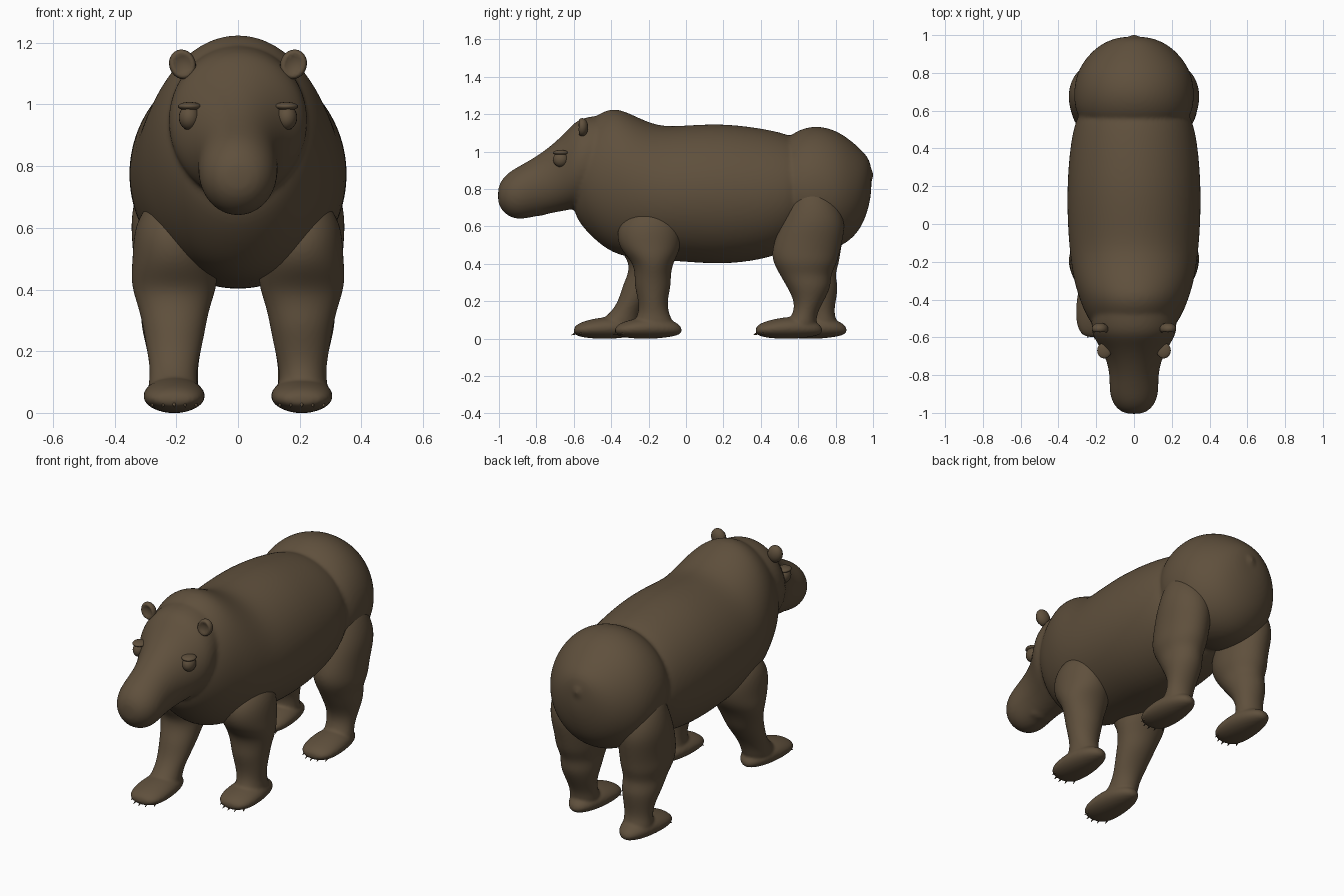
import bpy, bmesh, math
from mathutils import Vector, Matrix

default_cube = bpy.data.objects.get("Cube")
if default_cube:
    bpy.data.objects.remove(default_cube, do_unlink=True)

# Single fur colour
fur = bpy.data.materials.new("brown_fur")
fur.use_nodes = True
fur_colour = (0.115, 0.08, 0.046, 1)
fur.diffuse_color = fur_colour
shader = fur.node_tree.nodes["Principled BSDF"]
shader.inputs["Base Color"].default_value = fur_colour
shader.inputs["Roughness"].default_value = 0.9


def finish(name, bm, levels=0):
    """Turn a bmesh into a smooth shaded, fur coloured object."""
    bmesh.ops.recalc_face_normals(bm, faces=bm.faces)
    for face in bm.faces:
        face.smooth = True
    mesh = bpy.data.meshes.new(name)
    bm.to_mesh(mesh)
    bm.free()
    mesh.materials.append(fur)
    obj = bpy.data.objects.new(name, mesh)
    bpy.context.collection.objects.link(obj)
    if levels:
        subsurf = obj.modifiers.new("Smooth", "SUBSURF")
        subsurf.levels = subsurf.render_levels = levels
    return obj


def fuse(name, parts, voxel, smoothing):
    """Join overlapping parts into one skin with softened creases."""
    bpy.ops.object.select_all(action="DESELECT")
    for part in parts:
        part.select_set(True)
    bpy.context.view_layer.objects.active = parts[0]
    bpy.ops.object.convert(target="MESH")
    bpy.ops.object.join()
    skin = bpy.context.view_layer.objects.active
    skin.name = name
    remesh = skin.modifiers.new("Fuse", "REMESH")
    remesh.mode = "VOXEL"
    remesh.voxel_size = voxel
    remesh.use_smooth_shade = True
    soften = skin.modifiers.new("Soften", "SMOOTH")
    soften.iterations = smoothing


def loft(name, rings, sides=20):
    """Skin a list of (centre, first radius vector, second radius vector)."""
    bm = bmesh.new()
    loops = []
    for centre, u, v in rings:
        angles = [math.tau * i / sides for i in range(sides)]
        loops.append([bm.verts.new(centre + u * math.cos(a) + v * math.sin(a)) for a in angles])
    for lower, upper in zip(loops, loops[1:]):
        for i in range(sides):
            j = (i + 1) % sides
            bm.faces.new((lower[i], lower[j], upper[j], upper[i]))
    bm.faces.new(loops[0])
    bm.faces.new(loops[-1])
    return finish(name, bm, 2)


def body_loft(name, profile, x=0, y=0):
    """Loft along y from (y, bottom, top, half width) sections."""
    rings = []
    for along, low, high, width in profile:
        centre = Vector((x, y + along, (low + high) / 2))
        rings.append((centre, Vector((width, 0, 0)), Vector((0, 0, (high - low) / 2))))
    return loft(name, rings)


def leg_loft(name, side, profile):
    """Loft down z from (z, front, back, inner, outer) sections."""
    rings = []
    for z, front, back, inner, outer in profile:
        centre = Vector((side * (inner + outer) / 2, (front + back) / 2, z))
        rings.append((centre, Vector(((outer - inner) / 2, 0, 0)), Vector((0, (back - front) / 2, 0))))
    return loft(name, rings, 16)


def ellipsoid(name, centre, radii, tilt=0, dish=False):
    bm = bmesh.new()
    bmesh.ops.create_uvsphere(bm, u_segments=20, v_segments=12, radius=1)
    if dish:
        # Fold the front of the ball inwards to make a cup
        for vert in bm.verts:
            if vert.co.y < -0.6:
                vert.co.y = -1.2 - vert.co.y
    transform = Matrix.Translation(centre) @ Matrix.Rotation(tilt, 4, "Y") @ Matrix.Diagonal((*radii, 1))
    bmesh.ops.transform(bm, matrix=transform, verts=bm.verts)
    return finish(name, bm)


# Barrel, chest and shoulder hump
torso = body_loft("torso", [
    (-.61, .7, 1.0, .12), (-.57, .61, 1.12, .2), (-.48, .515, 1.2, .26),
    (-.39, .45, 1.245, .295), (-.29, .425, 1.205, .326), (-.15, .415, 1.135, .345),
    (0, .405, 1.145, .357), (.2, .39, 1.156, .36), (.4, .415, 1.13, .345),
    (.54, .46, 1.1, .318), (.64, .55, 1.05, .27)])

# Rounded rump with a stub of a tail
rump = body_loft("rump", [
    (.48, .6, 1.0, .2), (.54, .53, 1.08, .285), (.61, .485, 1.125, .318),
    (.7, .465, 1.145, .325), (.8, .475, 1.12, .308), (.88, .52, 1.065, .258),
    (.945, .6, 1.005, .19), (.98, .71, .96, .115), (.992, .79, .91, .05)])
tail = ellipsoid("tail", (0, .966, .875), (.042, .036, .045))

# Head tapering to a bulbous muzzle
head = body_loft("head", [
    (-1.006, .73, .8, .035), (-.99, .69, .845, .078), (-.95, .65, .89, .114),
    (-.89, .632, .925, .133), (-.8, .652, .975, .129), (-.71, .67, 1.042, .15),
    (-.64, .683, 1.11, .19), (-.585, .69, 1.172, .226),
    (-.52, .715, 1.19, .232), (-.43, .78, 1.2, .205), (-.35, .85, 1.15, .15)])
chin = ellipsoid("chin", (0, -.79, .69), (.075, .06, .035))
fuse("body", [torso, rump, tail, head, chin], .011, 6)

# Ears, eyes and brows on both sides
for side, label in ((1, "left"), (-1, "right")):
    ellipsoid(label + "_ear", (side * .18, -.555, 1.13), (.043, .032, .049), side * .35, True)
    ellipsoid(label + "_eye", (side * .158, -.67, .958), (.034, .041, .041))
    ellipsoid(label + "_brow", (side * .157, -.67, .994), (.038, .042, .014))

# Leg sections at rest: height, front, back, inner, outer
front_leg = [
    (.7, -.27, -.12, .15, .27), (.64, -.345, -.04, .1, .325), (.57, -.375, -.02, .08, .342),
    (.5, -.365, -.025, .068, .345), (.45, -.33, -.04, .062, .35), (.4, -.285, -.068, .068, .346),
    (.34, -.275, -.08, .09, .325), (.28, -.278, -.078, .102, .31),
    (.2, -.255, -.1, .118, .297), (.13, -.255, -.09, .135, .285), (.08, -.29, -.06, .125, .295),
    (.04, -.29, -.06, .135, .285)]
hind_leg = [
    (.82, .6, .74, .18, .29), (.72, .55, .82, .1, .335), (.62, .505, .855, .075, .352),
    (.54, .475, .845, .075, .345), (.46, .452, .825, .075, .34), (.4, .465, .81, .08, .34),
    (.34, .5, .775, .1, .315), (.28, .535, .78, .1, .318), (.2, .58, .738, .12, .295),
    (.13, .572, .7, .13, .285), (.08, .53, .7, .125, .295), (.04, .53, .69, .135, .285)]

# Paw sections: offset, bottom, top, half width
paw = [
    (-.184, .028, .055, .04), (-.165, .014, .078, .076), (-.12, .003, .096, .098),
    (-.05, -.002, .112, .103), (.03, -.002, .12, .097), (.1, .006, .105, .08),
    (.15, .016, .085, .052), (.175, .03, .058, .02)]


def build_leg(label, side, profile, paw_y, stride):
    """Build a leg whose lower part swings by stride, with paw and claws."""
    posed = []
    for z, front, back, inner, outer in profile:
        swing = stride * min(1, max(0, (.55 - z) / .5)) ** 2
        posed.append((z, front + swing, back + swing, inner, outer))
    x, y = side * .207, paw_y + stride
    parts = [leg_loft(label + "_leg", side, posed), body_loft(label + "_paw", paw, x, y)]
    fuse(label + "_leg", parts, .008, 5)
    # Row of five claws fanned around the toes
    bm = bmesh.new()
    for step in range(-2, 3):
        toe = Vector((x + step * .034, y - .17 + step * step * .009, .032))
        aim = Vector((step * .12, -1, -.55)).to_track_quat("Z", "Y").to_matrix().to_4x4()
        bmesh.ops.create_cone(bm, cap_ends=True, segments=8, radius1=.014, radius2=.001,
                              depth=.056, matrix=Matrix.Translation(toe) @ aim)
    finish(label + "_claws", bm)


build_leg("front_left", 1, front_leg, -.197, 0)
build_leg("front_right", -1, front_leg, -.197, -.22)
build_leg("hind_left", 1, hind_leg, .555, 0)
build_leg("hind_right", -1, hind_leg, .555, .13)
